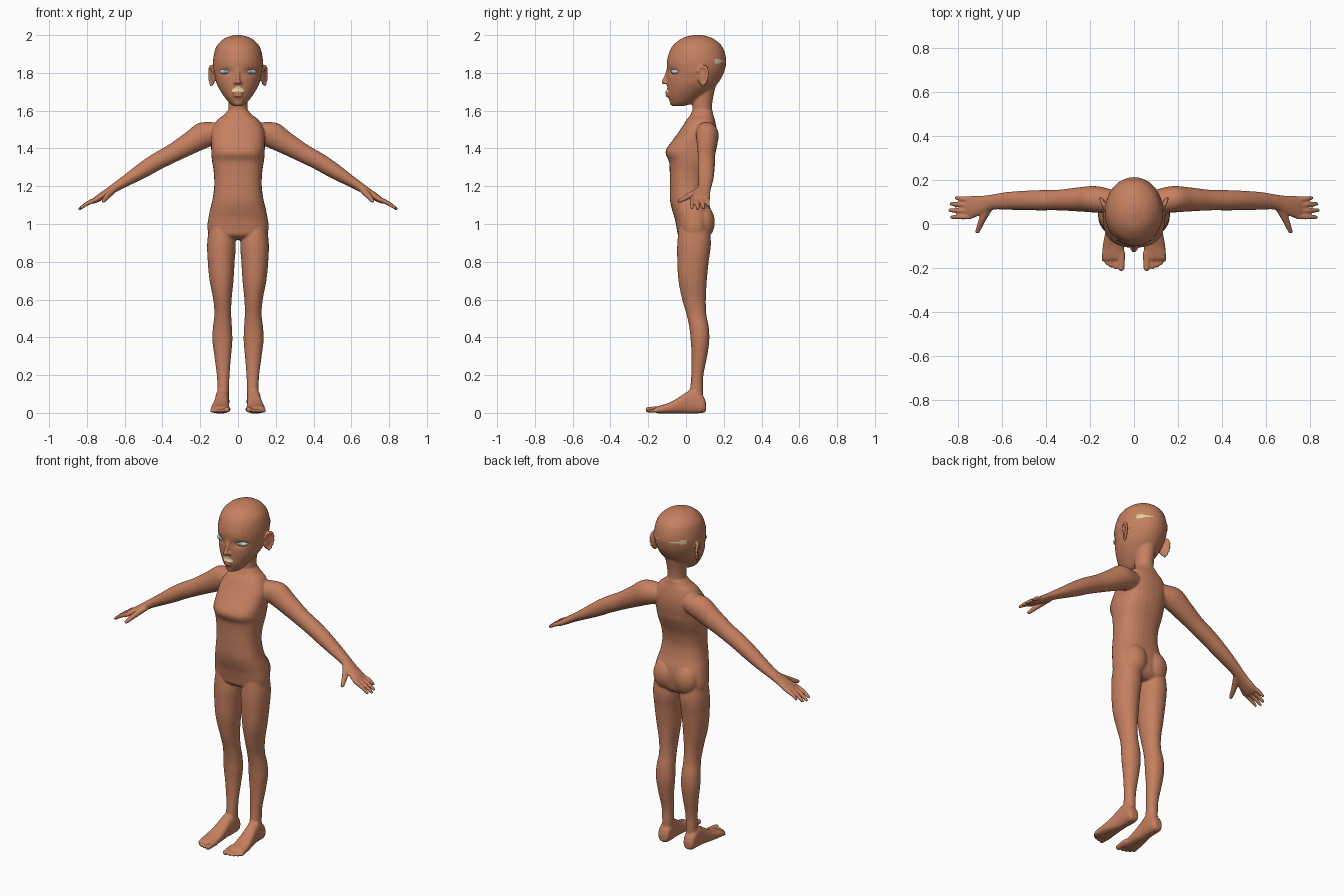
import bpy, bmesh, math
from mathutils import Vector, Matrix
from mathutils.bvhtree import BVHTree

if "Cube" in bpy.data.objects:
    bpy.data.objects.remove(bpy.data.objects["Cube"])

def material(name, rgb):
    m = bpy.data.materials.new(name)
    m.diffuse_color = (*rgb, 1)
    m.use_nodes = True
    m.node_tree.nodes["Principled BSDF"].inputs["Base Color"].default_value = m.diffuse_color
    return m

SKIN = material("brown skin", (0.56, 0.215, 0.115))
EYE = material("pale eye", (0.52, 0.60, 0.66))
IRIS = material("blue grey iris", (0.20, 0.32, 0.38))
CREAM = material("cream patch", (0.75, 0.62, 0.34))

def add_object(name, mesh, *mats):
    ob = bpy.data.objects.new(name, mesh)
    bpy.context.collection.objects.link(ob)
    for m in mats:
        mesh.materials.append(m)
    return ob

bm = bmesh.new()

def smooth_rows(rows, steps=5):
    """Catmull-Rom interpolation of rows of numbers."""
    out = []
    for i in range(len(rows) - 1):
        a, b, c, d = (rows[max(i - 1, 0)], rows[i], rows[i + 1], rows[min(i + 2, len(rows) - 1)])
        for k in range(steps):
            t = k / steps
            out.append([0.5 * (2 * q + (r - p) * t + (2 * p - 5 * q + 4 * r - s) * t * t
                               + (3 * q - p - 3 * r + s) * t ** 3) for p, q, r, s in zip(a, b, c, d)])
    return out + [list(rows[-1])]

def loft(rows, frame, sides=(1,), power=2.0, n=32):
    """Closed skin through superellipse rings; frame(row) gives centre and two half axes."""
    for s in sides:
        rings = []
        for row in smooth_rows(rows):
            c, u, v = (Vector(q) for q in frame(row))
            ring = []
            for k in range(n):
                a = 2 * math.pi * k / n
                ca, sa = math.cos(a), math.sin(a)
                p = (c + u * math.copysign(abs(ca) ** (2 / power), ca)
                     + v * math.copysign(abs(sa) ** (2 / power), sa))
                ring.append(bm.verts.new((p.x * s, p.y, p.z)))
            rings.append(ring)
        for r0, r1 in zip(rings, rings[1:]):
            for k in range(n):
                bm.faces.new((r0[k], r0[(k + 1) % n], r1[(k + 1) % n], r1[k]))
        bm.faces.new(rings[0][::-1])
        bm.faces.new(rings[-1])

def ball(c, r, sides=(1,), rot=None, target=None):
    for s in sides:
        m = Matrix.Translation(c) @ (rot or Matrix()) @ Matrix.Diagonal((*r, 1))
        bmesh.ops.create_uvsphere(target or bm, u_segments=32, v_segments=20, radius=1,
                                  matrix=Matrix.Diagonal((s, 1, 1, 1)) @ m)

def tube(points, sides=(1,)):
    """Rounded limb through (x, y, z, radius) points."""
    d = (Vector(points[-1][:3]) - Vector(points[0][:3])).normalized()
    u = d.orthogonal().normalized()
    v = d.cross(u)
    loft(points, lambda p: (p[:3], u * p[3], v * p[3]), sides, n=16)
    for p in (points[0], points[-1]):
        ball(p[:3], (p[3],) * 3, sides)

def level(row):          # horizontal ring: z, half width, front y, back y
    z, w, f, b = row
    return (0, (f + b) / 2, z), (w, 0, 0), (0, (b - f) / 2, 0)

BOTH = (1, -1)

# torso and neck base
loft([(.915, .11, 0, .10), (.94, .15, -.04, .125), (.98, .162, -.05, .135), (1.03, .157, -.06, .138),
      (1.08, .147, -.075, .13), (1.13, .135, -.085, .115), (1.2, .126, -.086, .105),
      (1.27, .128, -.086, .115), (1.33, .137, -.09, .137), (1.37, .141, -.107, .152),
      (1.4, .142, -.102, .158), (1.45, .143, -.066, .164), (1.5, .138, -.03, .163),
      (1.55, .11, .002, .153), (1.575, .078, .022, .145), (1.6, .055, .033, .14)], level, power=2.4)
ball((.068, .09, 1.01), (.072, .062, .09), BOTH)
# neck
loft([(1.54, .058, .03, .145), (1.6, .051, .034, .138), (1.66, .052, .03, .142),
      (1.74, .06, .02, .16)], level)
# head
loft([(1.625, .024, -.07, -.01), (1.64, .045, -.082, .04), (1.67, .07, -.094, .085),
      (1.7, .091, -.098, .125), (1.74, .112, -.1, .165), (1.78, .123, -.1, .191),
      (1.82, .131, -.101, .207), (1.87, .132, -.1, .213), (1.93, .119, -.08, .197),
      (1.965, .094, -.048, .168), (1.988, .06, -.01, .13), (2.0, .02, .04, .085)], level)
ball((0, -.066, 1.642), (.026, .02, .018))
# nose and lips
tube([(0, -.094, 1.815, .010), (0, -.106, 1.78, .010), (0, -.117, 1.752, .013)])
ball((.013, -.102, 1.748), (.010, .013, .009), BOTH)
ball((0, -.098, 1.697), (.03, .012, .007))
ball((0, -.097, 1.680), (.025, .012, .008))
# ears: thin plate with a raised rim
tilt = Matrix.Rotation(math.radians(-22), 4, 'Z') @ Matrix.Rotation(math.radians(-10), 4, 'X')
ball((.135, .09, 1.785), (.008, .03, .05), BOTH, tilt)
rim = []
for k in range(10):
    a = math.radians(-70 + 25 * k)
    p = tilt @ Vector((.006, .029 * math.cos(a), .049 * math.sin(a)))
    ball((.135 + p.x, .09 + p.y, 1.785 + p.z), (.008, .009, .011), BOTH)

# arms: x, y, z, half depth, half thickness
loft([(.08, .10, 1.49, .05, .055), (.17, .112, 1.475, .06, .07), (.25, .112, 1.43, .055, .06),
      (.34, .109, 1.378, .047, .05), (.43, .108, 1.33, .046, .046), (.5, .107, 1.287, .044, .042),
      (.58, .105, 1.237, .040, .032), (.64, .1, 1.2, .035, .025), (.69, .087, 1.168, .042, .021),
      (.74, .076, 1.136, .052, .018), (.768, .073, 1.118, .047, .012)],
     lambda r: (r[:3], (0, r[3], 0), (.5 * r[4], 0, .86 * r[4])), BOTH)
# fingers: base y, tip x, tip y
for by, tx, ty in [(.112, .808, .118), (.086, .832, .092), (.06, .838, .062), (.033, .83, .031)]:
    bz, tz = 1.123, 1.08 + (.838 - tx) * .65
    tube([(.748, by, bz + .008, .0125), ((.76 + tx) / 2, (by + ty) / 2, (bz + tz) / 2 + .006, .0115),
          (tx, ty, tz, .0085)], BOTH)
# thumb
tube([(.662, .07, 1.178, .018), (.69, .02, 1.15, .016), (.712, -.034, 1.122, .0105)], BOTH)

# legs: z, inner x, outer x, front y, back y
loft([(1.0, .03, .15, -.035, .12), (.9, .012, .163, -.046, .132), (.8, .018, .16, -.046, .12),
      (.7, .024, .15, -.04, .11), (.6, .034, .131, -.02, .105), (.52, .036, .125, .003, .108),
      (.45, .032, .133, .018, .121), (.38, .03, .135, .025, .123), (.3, .037, .125, .03, .112),
      (.2, .045, .112, .028, .092), (.13, .047, .109, .022, .09), (.05, .05, .11, .01, .09)],
     lambda r: (((r[1] + r[2]) / 2, (r[3] + r[4]) / 2, r[0]), ((r[2] - r[1]) / 2, 0, 0),
                (0, (r[4] - r[3]) / 2, 0)), BOTH, 2.1)
# feet: y, centre x, half width, top z, bottom z
loft([(.107, .083, .02, .05, .012), (.09, .083, .034, .09, 0), (.04, .083, .037, .125, -.003),
      (0, .086, .037, .108, -.003), (-.05, .09, .043, .075, -.003), (-.1, .094, .048, .05, -.003),
      (-.15, .095, .05, .035, -.002), (-.165, .094, .045, .027, .004)],
     lambda r: ((r[1], r[0], (r[3] + r[4]) / 2), (r[2], 0, 0), (0, 0, (r[3] - r[4]) / 2)), BOTH, 2.6)
# toes: x, tip y, radius
for x, y, r in [(.058, -.2, .0165), (.084, -.196, .0115), (.105, -.189, .011),
                (.123, -.178, .0105), (.138, -.163, .0095)]:
    tube([(x - .002, -.135, r + .004, r), (x, y, r, r * .9)], BOTH)

# fuse all parts into one smooth body
mesh = bpy.data.meshes.new("body_parts")
bmesh.ops.recalc_face_normals(bm, faces=bm.faces)
bm.to_mesh(mesh)
bm.free()
source = add_object("body_parts", mesh)
rm = source.modifiers.new("fuse", 'REMESH')
rm.mode = 'VOXEL'
rm.voxel_size = 0.005
sm = source.modifiers.new("soften", 'SMOOTH')
sm.factor = 0.5
sm.iterations = 5
graph = bpy.context.evaluated_depsgraph_get()
skin = bpy.data.meshes.new_from_object(source.evaluated_get(graph))
bpy.data.objects.remove(source)
skin.materials.clear()
add_object("body", skin, SKIN)
skin.polygons.foreach_set("use_smooth", [True] * len(skin.polygons))

# eye sockets pressed into the face
for v in skin.vertices:
    if v.co.z > 1.7 and v.co.y < 0:
        v.co.y += .013 * math.exp(-((abs(v.co.x) - .066) / .034) ** 2 - ((v.co.z - 1.806) / .019) ** 2)
skin.update()

# eyes with iris faces
for s, name in ((1, "left_eye"), (-1, "right_eye")):
    eb = bmesh.new()
    ball((.066, -.055, 1.806), (.034, .015, .024), (s,),
         Matrix.Rotation(math.radians(24), 4, 'Z') @ Matrix.Rotation(math.radians(90), 4, 'X'), eb)
    bmesh.ops.recalc_face_normals(eb, faces=eb.faces)
    for f in eb.faces:
        c = f.calc_center_median()
        f.smooth = True
        f.material_index = int(math.hypot(abs(c.x) - .066, c.z - 1.806) < .012)
    em = bpy.data.meshes.new(name)
    eb.to_mesh(em)
    eb.free()
    add_object(name, em, EYE, IRIS)

# thin painted patches laid on the skin
tree = BVHTree.FromPolygons([v.co for v in skin.vertices], [p.vertices for p in skin.polygons])

def patch(name, columns):
    """columns: ray origin x, y, direction, low z, high z"""
    pb = bmesh.new()
    grid = []
    for x, y, d, z0, z1 in columns:
        col = []
        for k in range(6):
            hit, nor, *_ = tree.ray_cast(Vector((x, y, z0 + (z1 - z0) * k / 5)), Vector(d))
            col.append(pb.verts.new(hit + nor * .002))
        grid.append(col)
    for a, b in zip(grid, grid[1:]):
        for k in range(5):
            pb.faces.new((a[k], b[k], b[k + 1], a[k + 1])).smooth = True
    pm = bpy.data.meshes.new(name)
    pb.to_mesh(pm)
    pb.free()
    add_object(name, pm, CREAM)

xs = [-.031 + .062 * k / 20 for k in range(21)]
patch("upper_lip_patch", [(x, -.5, (0, 1, 0), 1.702 - abs(x) * .15, 1.731 - abs(x) * .6) for x in xs])
for s, name in ((1, "left_back_patch"), (-1, "right_back_patch")):
    cols = []
    for deg in list(range(50, 10, -2))[::s]:
        h = .012 if deg > 34 else .001 + .005 * (deg - 10) / 24
        a = math.radians(deg)
        dx, dy = s * math.sin(a), math.cos(a)
        cols.append((dx * .5, .06 + dy * .5, (-dx, -dy, 0), 1.862 - h, 1.862 + h))
    patch(name, cols)
